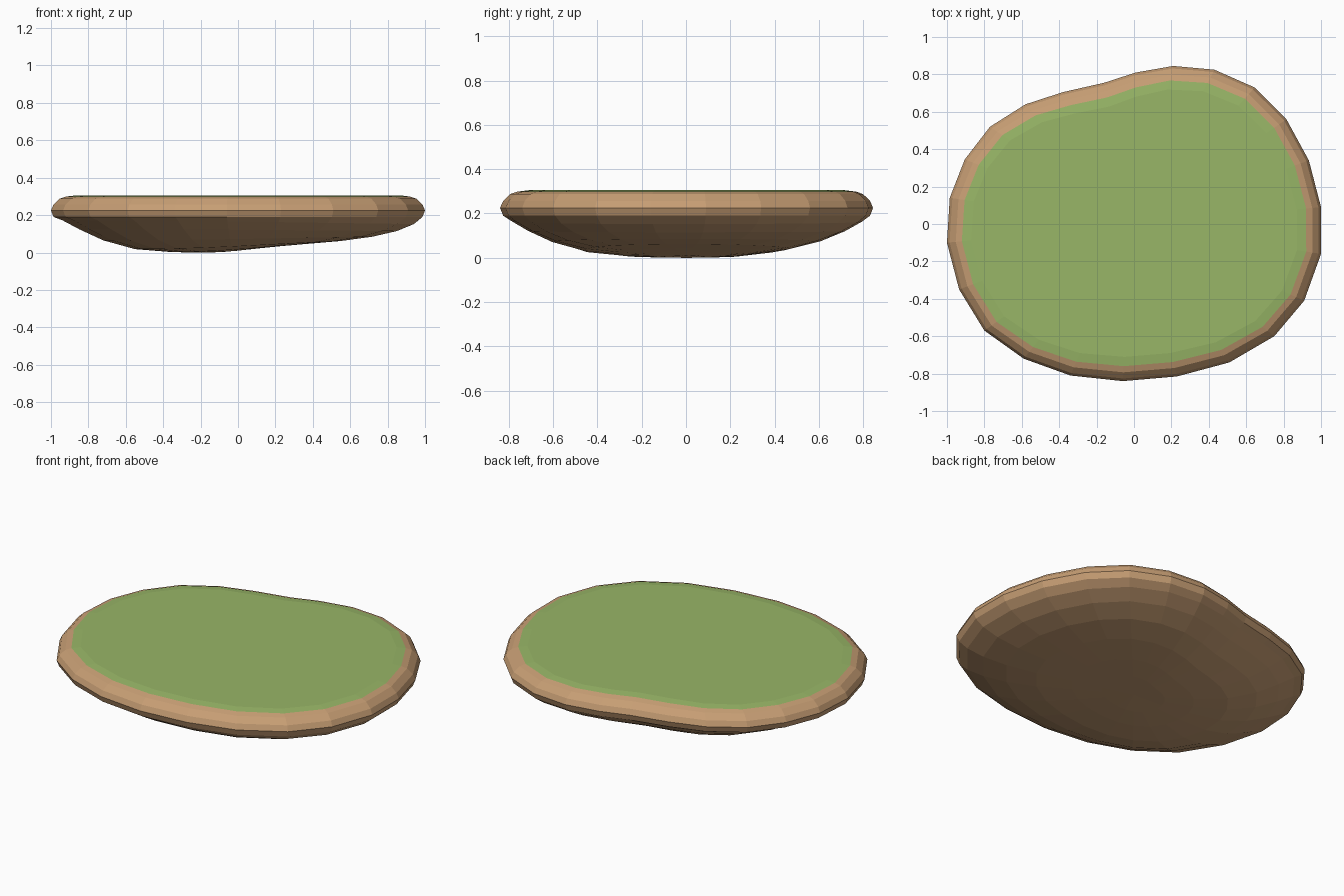
import bpy, bmesh, math
from mathutils import Vector

if "Cube" in bpy.data.objects:
    bpy.data.objects.remove(bpy.data.objects["Cube"])

# Outline of the plot seen from above, counterclockwise
OUTLINE = [(1.0, .09), (.935, .34), (.815, .56), (.645, .73), (.43, .825), (.21, .845),
           (.01, .81), (-.16, .755), (-.38, .705), (-.58, .64), (-.77, .52), (-.905, .345),
           (-.985, .14), (-1.0, -.10), (-.935, -.35), (-.80, -.57), (-.59, -.72), (-.34, -.81),
           (-.06, -.84), (.23, -.815), (.51, -.74), (.75, -.60), (.91, -.41), (1.0, -.16)]


def srgb(r, g, b):
    def lin(c):
        c /= 255
        return c / 12.92 if c < .04045 else ((c + .055) / 1.055) ** 2.4
    return (lin(r), lin(g), lin(b), 1)


def material(name, color):
    m = bpy.data.materials.new(name)
    m.diffuse_color = color
    m.use_nodes = True
    m.node_tree.nodes["Principled BSDF"].inputs["Base Color"].default_value = m.diffuse_color
    return m


def inset_ring(inset, z):
    """Outline pulled inwards by a fixed distance."""
    return [Vector((x, y, z)) * 1 - Vector((x, y, 0)).normalized() * inset for x, y in OUTLINE]


def bowl_ring(scale, z_left, z_right):
    """Scaled outline; height runs from the left value to the right value."""
    ring = []
    for x, y in OUTLINE:
        t = ((1 + x / math.hypot(x, y)) / 2) ** 1.5
        ring.append(Vector((x * scale, y * scale, z_left + (z_right - z_left) * t)))
    return ring


def loft(name, rings, mat, cap_top=False, bottom_point=None):
    """Join rings listed from top to bottom."""
    bm = bmesh.new()
    vr = [[bm.verts.new(p) for p in r] for r in rings]
    n = len(OUTLINE)
    for a, b in zip(vr, vr[1:]):
        for i in range(n):
            j = (i + 1) % n
            bm.faces.new((a[i], b[i], b[j], a[j]))
    if cap_top:
        bm.faces.new(vr[0])
    if bottom_point:
        c = bm.verts.new(bottom_point)
        for i in range(n):
            bm.faces.new((vr[-1][(i + 1) % n], vr[-1][i], c))
    me = bpy.data.meshes.new(name)
    bm.to_mesh(me)
    bm.free()
    me.materials.append(mat)
    ob = bpy.data.objects.new(name, me)
    bpy.context.collection.objects.link(ob)
    return ob


grass = material("grass green", srgb(152, 182, 103))
earth = material("earth brown", srgb(199, 158, 116))

# Grass: flat top with a slightly sloping border
loft("grass_top", [inset_ring(.13, .305), inset_ring(.08, .299)], grass, cap_top=True)

# Earth: rounded rim, then a lopsided shallow bowl underneath
earth_rings = [inset_ring(.08, .299), inset_ring(.047, .288), inset_ring(.014, .257),
               inset_ring(0, .225), inset_ring(.014, .19)]
earth_rings += [bowl_ring(*v) for v in [(.94, .173, .152), (.85, .125, .115), (.72, .065, .085),
                                        (.55, .018, .062), (.35, .002, .045), (.18, 0, .03)]]
loft("earth_base", earth_rings, earth, bottom_point=(0, 0, .01))
